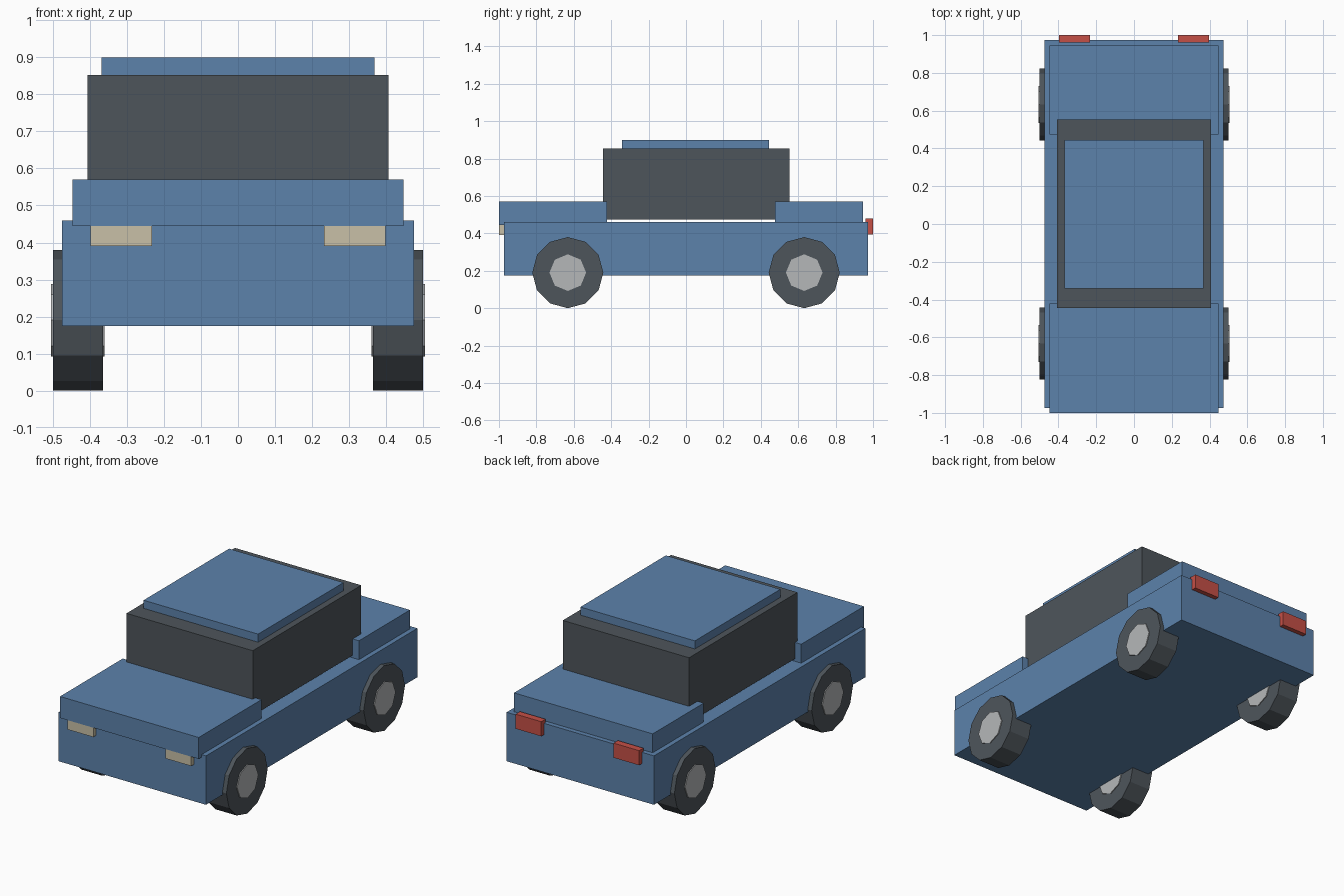
import bpy
from math import pi

cube = bpy.data.objects.get("Cube")
if cube:
    bpy.data.objects.remove(cube, do_unlink=True)


def material(name, rgb):
    mat = bpy.data.materials.new(name)
    mat.use_nodes = True
    colour = (*rgb, 1)
    mat.diffuse_color = colour
    mat.node_tree.nodes["Principled BSDF"].inputs["Base Color"].default_value = colour
    return mat


blue = material("body blue", (0.107, 0.223, 0.407))
charcoal = material("charcoal", (0.076, 0.091, 0.105))
silver = material("hub silver", (0.46, 0.475, 0.485))
cream = material("headlight cream", (0.58, 0.53, 0.39))
red = material("tail light red", (0.56, 0.08, 0.062))


def box(name, mat, x, y, z):
    """Box filling the given (low, high) range on each axis."""
    spans = (x, y, z)
    bpy.ops.mesh.primitive_cube_add(size=1, location=[(a + b) / 2 for a, b in spans])
    obj = bpy.context.object
    obj.name = name
    obj.scale = [b - a for a, b in spans]
    bpy.ops.object.transform_apply(location=False, rotation=False)
    obj.data.materials.append(mat)


def disc(name, mat, sides, radius, width, location):
    """Low-poly cylinder lying along x, with a corner pointing up."""
    bpy.ops.mesh.primitive_cylinder_add(vertices=sides, radius=radius, depth=width,
                                        location=location, rotation=(0, pi / 2, 0))
    obj = bpy.context.object
    obj.name = name
    obj.data.materials.append(mat)


# Bodywork
box("lower_body", blue, (-0.475, 0.475), (-0.973, 0.973), (0.175, 0.46))
box("hood", blue, (-0.447, 0.447), (-1.0, -0.422), (0.445, 0.57))
box("trunk", blue, (-0.447, 0.447), (0.475, 0.945), (0.445, 0.57))

# Cabin and roof
box("cabin", charcoal, (-0.407, 0.407), (-0.445, 0.553), (0.475, 0.853))
box("roof", blue, (-0.369, 0.369), (-0.342, 0.445), (0.845, 0.9))

# Lights and wheels, mirrored left and right
for side, s in (("left", 1), ("right", -1)):
    light_x = sorted((s * 0.233, s * 0.398))
    box(f"{side}_headlight", cream, light_x, (-0.999, -0.96), (0.39, 0.475))
    box(f"{side}_tail_light", red, light_x, (0.96, 1.0), (0.395, 0.48))
    for end, y in (("front", -0.632), ("rear", 0.632)):
        centre = (s * 0.433, y, 0.19)
        disc(f"{end}_{side}_tyre", charcoal, 12, 0.19, 0.135, centre)
        disc(f"{end}_{side}_hub", silver, 8, 0.098, 0.145, centre)
